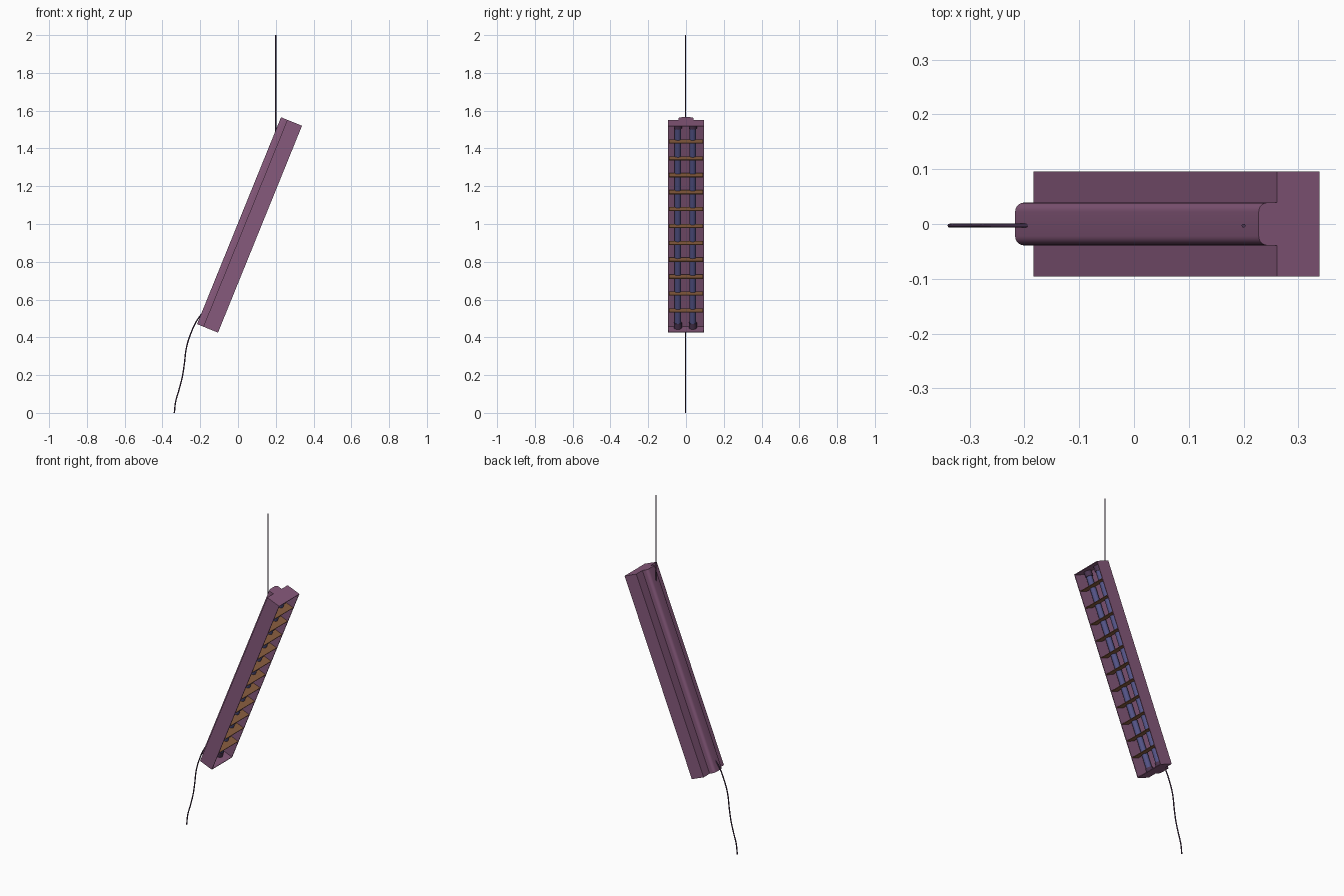
import bpy, bmesh, math
from mathutils import Matrix, Vector

if "Cube" in bpy.data.objects:
    bpy.data.objects.remove(bpy.data.objects["Cube"])

TILT = math.radians(22.1)
POSE = Matrix.Translation((0.1165, 0, 0.9725)) @ Matrix.Rotation(TILT, 4, 'Y')
LENGTH, WIDTH, DEPTH, RIDGE = 1.182, 0.096, 0.084, 0.12


def material(name, rgb):
    m = bpy.data.materials.new(name)
    m.diffuse_color = (*rgb, 1)
    m.use_nodes = True
    m.node_tree.nodes["Principled BSDF"].inputs["Base Color"].default_value = m.diffuse_color
    return m


purple = material("purple_metal", (0.24, 0.10, 0.20))
brown = material("brown_slat", (0.25, 0.11, 0.05))
blue = material("blue_tube", (0.09, 0.09, 0.25))
dark = material("dark_cord", (0.07, 0.035, 0.08))


def finish(name, bm, mat, pose=POSE, smooth=False):
    bmesh.ops.recalc_face_normals(bm, faces=bm.faces)
    me = bpy.data.meshes.new(name)
    bm.to_mesh(me)
    bm.free()
    me.materials.append(mat)
    ob = bpy.data.objects.new(name, me)
    bpy.context.collection.objects.link(ob)
    ob.matrix_world = pose
    if smooth:
        bpy.ops.object.select_all(action='DESELECT')
        ob.select_set(True)
        bpy.context.view_layer.objects.active = ob
        bpy.ops.object.shade_smooth_by_angle(angle=math.radians(35))
    return ob


def add_box(bm, lo, hi):
    lo, hi = Vector(lo), Vector(hi)
    m = Matrix.Translation((lo + hi) / 2) @ Matrix.Diagonal((*(hi - lo), 1))
    bmesh.ops.create_cube(bm, size=1, matrix=m)


def add_cylinder(bm, radius, x, y, z0, z1, sides=20):
    bmesh.ops.create_cone(bm, cap_ends=True, segments=sides, radius1=radius, radius2=radius,
                          depth=z1 - z0, matrix=Matrix.Translation((x, y, (z0 + z1) / 2)))


# Housing: box with a rounded spine on the back, hollowed from the open face
bend = 0.017
half = [(0, WIDTH), (-DEPTH, WIDTH), (-DEPTH, 0.039)]
for i in range(7):
    a = math.radians(90 * i / 6)
    half.append((-RIDGE + bend - bend * math.sin(a), 0.039 - bend + bend * math.cos(a)))
outline = half + [(x, -y) for x, y in reversed(half)]
bm = bmesh.new()
base = bm.faces.new([bm.verts.new((x, y, -LENGTH / 2)) for x, y in outline])
ext = bmesh.ops.extrude_face_region(bm, geom=[base])["geom"]
bmesh.ops.translate(bm, vec=(0, 0, LENGTH),
                    verts=[v for v in ext if isinstance(v, bmesh.types.BMVert)])
bmesh.ops.recalc_face_normals(bm, faces=bm.faces)
mouth = next(f for f in bm.faces if all(abs(v.co.x) < 1e-5 for v in f.verts))
bmesh.ops.inset_region(bm, faces=[mouth], thickness=0.006)
pocket = bmesh.ops.extrude_discrete_faces(bm, faces=[mouth])["faces"][0]
bmesh.ops.translate(bm, vec=(-DEPTH + 0.006, 0, 0), verts=pocket.verts)
finish("lamp_housing", bm, purple, smooth=True)

# Tubes with end sockets
for side, y in (("left", -0.043), ("right", 0.036)):
    bm = bmesh.new()
    add_cylinder(bm, 0.017, -0.052, y, -0.56, 0.56)
    finish(side + "_tube", bm, blue, smooth=True)
    bm = bmesh.new()
    for z in (-0.5855, 0.5555):
        add_cylinder(bm, 0.021, -0.052, y, z, z + 0.03)
    finish(side + "_tube_sockets", bm, dark, smooth=True)

# Cross louvres
bm = bmesh.new()
for i in range(11):
    z = (i - 5) * 0.0966 + 0.008
    add_box(bm, (-0.05, -0.0905, z - 0.002), (-0.001, 0.0905, z + 0.002))
finish("louvres", bm, brown)

# Hanging rod and trailing power cord
bm = bmesh.new()
add_cylinder(bm, 0.0035, 0.2, -0.003, 1.47, 2.0, 12)
finish("hanging_rod", bm, dark, Matrix(), True)

path = [(-0.188, 0.53), (-0.22, 0.485), (-0.25, 0.42), (-0.273, 0.345), (-0.284, 0.26),
        (-0.295, 0.19), (-0.313, 0.12), (-0.33, 0.06), (-0.337, 0.0)]
cu = bpy.data.curves.new("power_cord", 'CURVE')
cu.dimensions = '3D'
cu.bevel_depth = 0.0035
cu.bevel_resolution = 2
cu.use_fill_caps = True
cu.resolution_u = 6
sp = cu.splines.new('BEZIER')
sp.bezier_points.add(len(path) - 1)
for p, (x, z) in zip(sp.bezier_points, path):
    p.co = (x, -0.003, z)
    p.handle_left_type = p.handle_right_type = 'AUTO'
cu.materials.append(dark)
bpy.context.collection.objects.link(bpy.data.objects.new("power_cord", cu))
